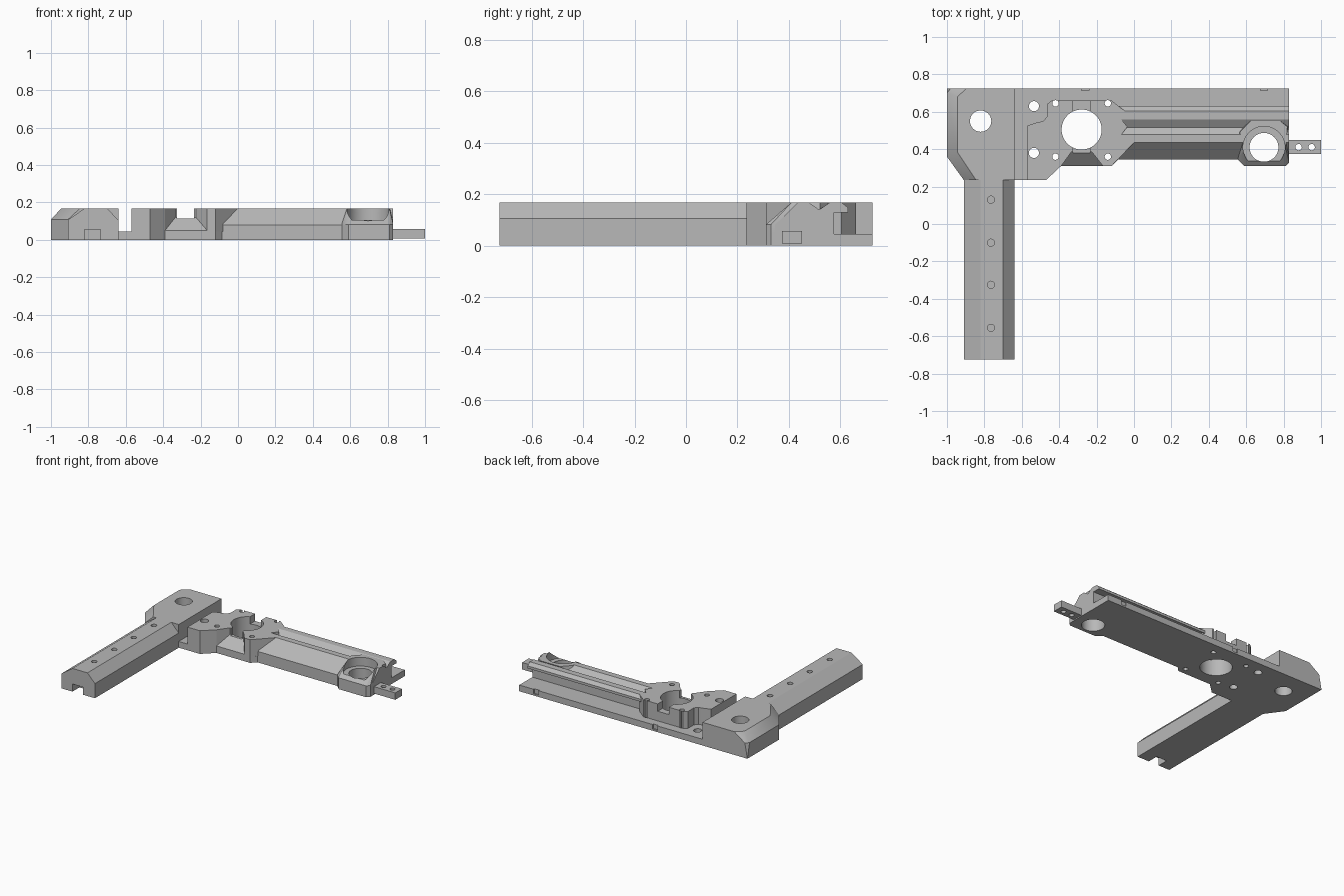
import bpy
import bmesh
from math import pi
from mathutils import Matrix, Vector

old = bpy.data.objects.get("Cube")
if old:
    bpy.data.objects.remove(old)

grey = bpy.data.materials.new("plain_grey")
grey.use_nodes = True
colour = (0.48, 0.48, 0.48, 1)
grey.diffuse_color = colour
grey.node_tree.nodes["Principled BSDF"].inputs["Base Color"].default_value = colour

TOP = 0.168
PLATE = 0.045


def make(name, bm):
    bmesh.ops.recalc_face_normals(bm, faces=bm.faces)
    mesh = bpy.data.meshes.new(name)
    bm.to_mesh(mesh)
    bm.free()
    mesh.materials.append(grey)
    obj = bpy.data.objects.new(name, mesh)
    bpy.context.collection.objects.link(obj)
    return obj


def prism(name, points, direction):
    """Extrude a flat outline along a direction."""
    bm = bmesh.new()
    face = bm.faces.new([bm.verts.new(p) for p in points])
    extruded = bmesh.ops.extrude_face_region(bm, geom=[face])["geom"]
    moved = [v for v in extruded if isinstance(v, bmesh.types.BMVert)]
    bmesh.ops.translate(bm, verts=moved, vec=Vector(direction))
    return make(name, bm)


def slab(name, outline, z0, z1):
    return prism(name, [(x, y, z0) for x, y in outline], (0, 0, z1 - z0))


def box(name, x0, x1, y0, y1, z0, z1):
    return slab(name, [(x0, y0), (x1, y0), (x1, y1), (x0, y1)], z0, z1)


def hull(name, levels):
    """Convex solid through outlines given at several heights."""
    bm = bmesh.new()
    for z, outline in levels:
        for x, y in outline:
            bm.verts.new((x, y, z))
    bmesh.ops.convex_hull(bm, input=bm.verts)
    bmesh.ops.dissolve_limit(bm, angle_limit=0.01, verts=bm.verts, edges=bm.edges)
    return make(name, bm)


def drill(x, y, r, z0=-0.1, z1=0.3, segments=32):
    bm = bmesh.new()
    bmesh.ops.create_cone(bm, cap_ends=True, segments=segments, radius1=r, radius2=r,
                          depth=z1 - z0, matrix=Matrix.Translation((x, y, (z0 + z1) / 2)))
    return make("drill", bm)


def cut(obj, cutters):
    """Subtract the cutters, then smooth the round walls."""
    for c in cutters:
        c.hide_render = True
        mod = obj.modifiers.new("cut", "BOOLEAN")
        mod.operation = "DIFFERENCE"
        mod.solver = "EXACT"
        mod.object = c
    graph = bpy.context.evaluated_depsgraph_get()
    graph.update()
    mesh = bpy.data.meshes.new_from_object(obj.evaluated_get(graph))
    obj.modifiers.clear()
    obj.data = mesh
    for c in cutters:
        bpy.data.objects.remove(c)
    bpy.ops.object.select_all(action="DESELECT")
    obj.select_set(True)
    bpy.context.view_layer.objects.active = obj
    bpy.ops.object.shade_smooth_by_angle(angle=pi / 6)


# Corner block with sloped outer edges and a round hole
foot = [(-1, 0.725), (-0.64, 0.725), (-0.64, 0.235), (-0.91, 0.235), (-1, 0.36)]
shoulder = [(-1, 0.70), (-0.98, 0.725)] + foot[1:]
crown = [(-0.895, 0.725), (-0.64, 0.725), (-0.64, 0.235), (-0.845, 0.235),
         (-0.945, 0.385), (-0.945, 0.68)]
corner = hull("corner_block", [(0, foot), (0.108, shoulder), (TOP, crown)])
cut(corner, [drill(-0.82, 0.55, 0.057)])

# Leg with chamfered top, blind holes and an end notch
section = [(-0.91, 0), (-0.64, 0), (-0.64, 0.106), (-0.70, TOP), (-0.82, TOP), (-0.91, 0.106)]
leg = prism("leg", [(x, -0.725, z) for x, z in section], (0, 0.96, 0))
cut(leg, [drill(-0.765, y, 0.019, 0.08) for y in (0.13, -0.1, -0.325, -0.555)]
    + [box("notch", -0.82, -0.735, -0.8, -0.645, -0.1, 0.055)])

# Base plate
small_holes = [(-0.535, 0.63), (-0.535, 0.38)] + [(x, y) for x in (-0.42, -0.14) for y in (0.36, 0.645)]


def small_drills():
    return [drill(x, y, 0.027 if x < -0.5 else 0.017) for x, y in small_holes]


plate = slab("base_plate", [(-0.64, 0.235), (-0.47, 0.235), (-0.39, 0.31), (-0.12, 0.31),
                            (-0.085, 0.345), (0.555, 0.345), (0.59, 0.31), (0.81, 0.31),
                            (0.83, 0.33), (0.83, 0.725), (-0.64, 0.725)], 0, PLATE)
cut(plate, small_drills() + [drill(-0.28, 0.505, 0.107, segments=64),
                             drill(0.695, 0.41, 0.077, segments=48)]
    + [box("edge_notch", x - 0.02, x + 0.02, 0.715, 0.8, 0.012, 0.1) for x in (-0.26, 0.695)])

# Main housing with the large bore, a cross channel and a sloped front pocket
housing = slab("main_housing", [(-0.57, 0.235), (-0.47, 0.235), (-0.39, 0.31), (-0.12, 0.31),
                                (0, 0.435), (-0.07, 0.475), (-0.035, 0.52), (-0.07, 0.56),
                                (-0.05, 0.605), (-0.12, 0.66), (-0.44, 0.66), (-0.465, 0.64),
                                (-0.465, 0.575), (-0.485, 0.55), (-0.53, 0.54), (-0.57, 0.525)],
               PLATE, TOP)
pocket = hull("pocket", [
    (0.05, [(-0.39, 0.309), (-0.165, 0.309), (-0.165, 0.25), (-0.39, 0.25)]),
    (0.12, [(-0.335, 0.385), (-0.225, 0.385)]),
    (0.3, [(-0.39, 0.309), (-0.165, 0.309), (-0.165, 0.25), (-0.39, 0.25),
           (-0.335, 0.385), (-0.225, 0.385)])])
cut(housing, small_drills() + [drill(-0.28, 0.505, 0.107, segments=64), pocket,
                               box("channel", -0.325, -0.235, 0.2, 0.8, 0.115, 0.3)])

# Long arm: sloped front, shallow valley on top, undercut rear groove
profile = [(0.345, PLATE), (0.345, 0.08), (0.435, TOP), (0.478, TOP), (0.517, 0.14),
           (0.56, TOP), (0.605, TOP), (0.63, 0.148), (0.63, 0.13), (0.575, 0.13), (0.575, PLATE)]
arm = prism("long_arm", [(-0.08, y, z) for y, z in profile], (0.91, 0, 0))
cut(arm, [drill(0.695, 0.41, 0.077, segments=48),
          drill(0.695, 0.41, 0.112, 0.105, segments=64)])

# Boss around the counterbored hole at the arm end
rim = [(0.555, 0.345), (0.59, 0.31), (0.81, 0.31), (0.83, 0.33), (0.83, 0.52), (0.555, 0.50)]
boss = hull("end_boss", [(PLATE, rim), (0.082, rim),
                         (TOP, [(0.59, 0.41), (0.81, 0.41), (0.82, 0.52), (0.78, 0.552),
                                (0.625, 0.552), (0.565, 0.49)])])
cut(boss, [drill(0.695, 0.41, 0.077, segments=48),
           drill(0.695, 0.41, 0.112, 0.105, segments=64)])

# Tongue with two holes
tongue = box("end_tongue", 0.83, 1.0, 0.373, 0.45, 0.008, 0.058)
cut(tongue, [drill(x, 0.411, 0.017) for x in (0.88, 0.95)])
